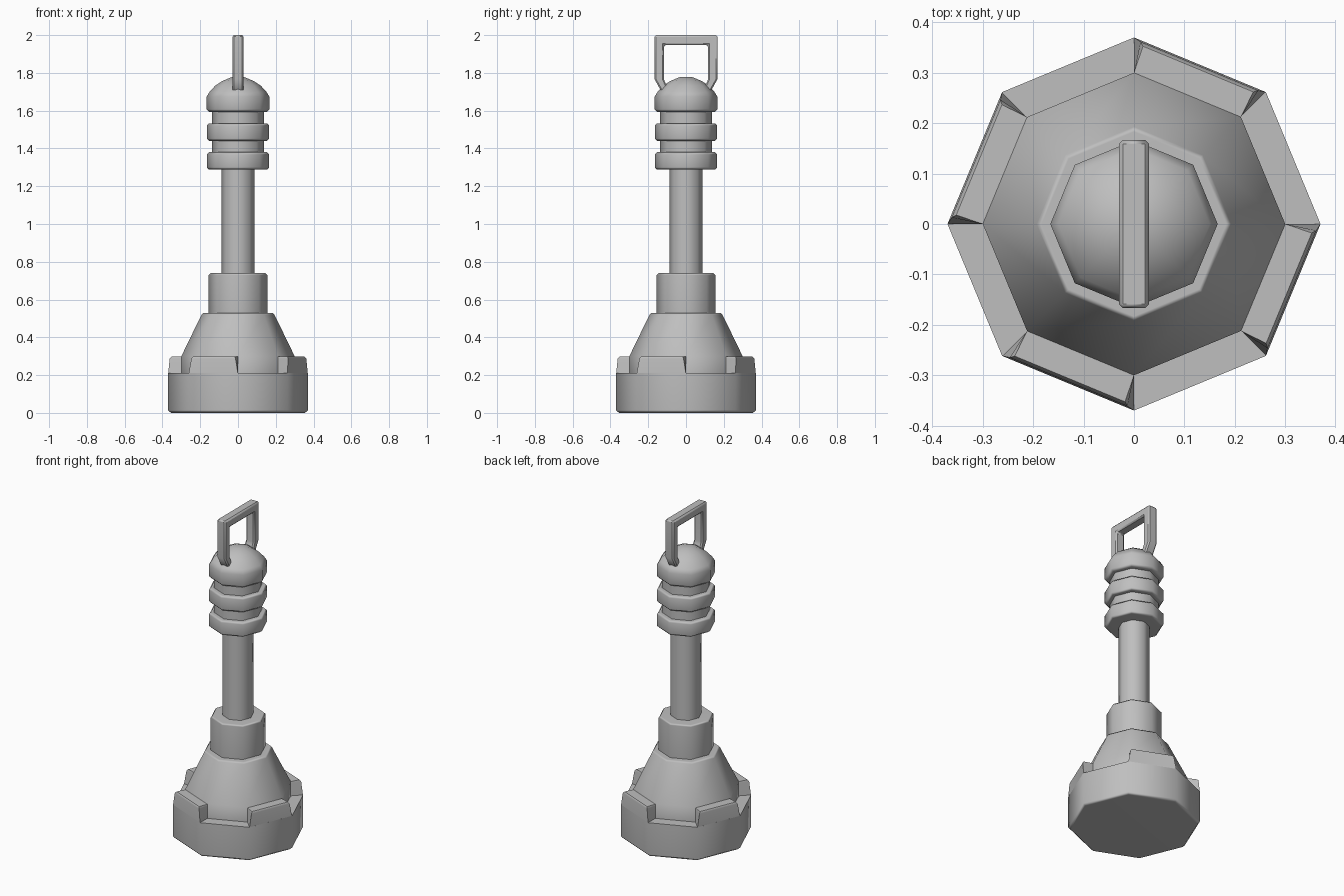
import bpy, bmesh
from math import cos, sin, radians
from mathutils import Vector

cube = bpy.data.objects.get("Cube")
if cube:
    bpy.data.objects.remove(cube, do_unlink=True)

grey = bpy.data.materials.new("plain grey")
grey.use_nodes = True
GREY = (0.52, 0.52, 0.52, 1)
grey.diffuse_color = GREY
grey.node_tree.nodes["Principled BSDF"].inputs["Base Color"].default_value = GREY

SIDES = 8


def polar(r, degrees, z):
    return Vector((r * cos(radians(degrees)), r * sin(radians(degrees)), z))


def finish(name, bm, bevel=0):
    """Turn a bmesh into a softly shaded grey object."""
    bmesh.ops.recalc_face_normals(bm, faces=bm.faces)
    mesh = bpy.data.meshes.new(name)
    bm.to_mesh(mesh)
    bm.free()
    mesh.materials.append(grey)
    obj = bpy.data.objects.new(name, mesh)
    bpy.context.collection.objects.link(obj)
    bpy.ops.object.select_all(action="DESELECT")
    obj.select_set(True)
    bpy.context.view_layer.objects.active = obj
    bpy.ops.object.shade_smooth_by_angle(angle=radians(50))
    if bevel:
        mod = obj.modifiers.new("soft edges", "BEVEL")
        mod.width = bevel
        mod.segments = 1
        mod.limit_method = "ANGLE"
        mod.angle_limit = radians(40)
    normals = obj.modifiers.new("even shading", "WEIGHTED_NORMAL")
    normals.keep_sharp = True
    return obj


def lathe(name, profile):
    """Octagonal solid from (radius, height) pairs, bottom to top."""
    bm = bmesh.new()
    rings = [[bm.verts.new(polar(r, 360 * i / SIDES, z)) for i in range(SIDES)]
             for r, z in profile]
    for low, high in zip(rings, rings[1:]):
        for i in range(SIDES):
            j = (i + 1) % SIDES
            bm.faces.new((low[i], low[j], high[j], high[i]))
    bm.faces.new(rings[0][::-1])
    bm.faces.new(rings[-1])
    return finish(name, bm)


def drum(name, r, z0, z1, c=0.01):
    """Octagonal drum with chamfered rims."""
    return lathe(name, [(r - c, z0), (r, z0 + c), (r, z1 - c), (r - c, z1)])


# Foot, cone and column
lathe("foot", [(0.355, 0), (0.37, 0.014), (0.37, 0.21)])
lathe("cone", [(0.30, 0.2), (0.30, 0.30), (0.193, 0.52), (0.183, 0.53)])
drum("collar", 0.155, 0.52, 0.74)
lathe("shaft", [(0.087, 0.73), (0.087, 1.30)])

# Grip rings, necks and domed head
drum("lower_grip_ring", 0.165, 1.288, 1.38, 0.012)
lathe("grip_neck", [(0.137, 1.37), (0.137, 1.61)])
drum("upper_grip_ring", 0.165, 1.44, 1.533, 0.012)
lathe("domed_head", [(0.15, 1.592), (0.166, 1.607), (0.166, 1.675), (0.15, 1.70),
                     (0.12, 1.733), (0.083, 1.757), (0.035, 1.777)])

# Raised blocks on every other side of the foot
for n in range(4):
    start = 45 + 90 * n
    bm = bmesh.new()
    loops = []
    for z, r, inset in ((0.205, 0.37, 0), (0.288, 0.367, 0.05), (0.298, 0.36, 0.07)):
        outer_a, outer_b = polar(r, start, z), polar(r, start + 45, z)
        corners = (polar(0.30, start, z), outer_a.lerp(outer_b, inset),
                   outer_b.lerp(outer_a, inset), polar(0.30, start + 45, z))
        loops.append([bm.verts.new(p) for p in corners])
    for low, high in zip(loops, loops[1:]):
        for i in range(4):
            j = (i + 1) % 4
            bm.faces.new((low[i], low[j], high[j], high[i]))
    bm.faces.new(loops[0])
    bm.faces.new(loops[-1])
    finish(f"foot_block_{n + 1}", bm)

# Carrying handle: half outline mirrored, then given thickness
outer = [(0.06, 1.66), (0.10, 1.66), (0.135, 1.71), (0.167, 1.767), (0.167, 2.0)]
inner = [(0.06, 1.69), (0.085, 1.70), (0.105, 1.74), (0.117, 1.765), (0.117, 1.947)]
bm = bmesh.new()


def handle_ring(points, x):
    right = [bm.verts.new((x, y, z)) for y, z in points]
    left = [bm.verts.new((x, -y, z)) for y, z in reversed(points)]
    return right + left


strips = [handle_ring(outer, -0.03), handle_ring(outer, 0.03),
          handle_ring(inner, 0.03), handle_ring(inner, -0.03)]
for a, b in zip(strips, strips[1:] + strips[:1]):
    for i in range(len(a) - 1):
        bm.faces.new((a[i], a[i + 1], b[i + 1], b[i]))
for end in (0, -1):
    bm.faces.new([s[end] for s in strips])
finish("carrying_handle", bm, 0.008)
